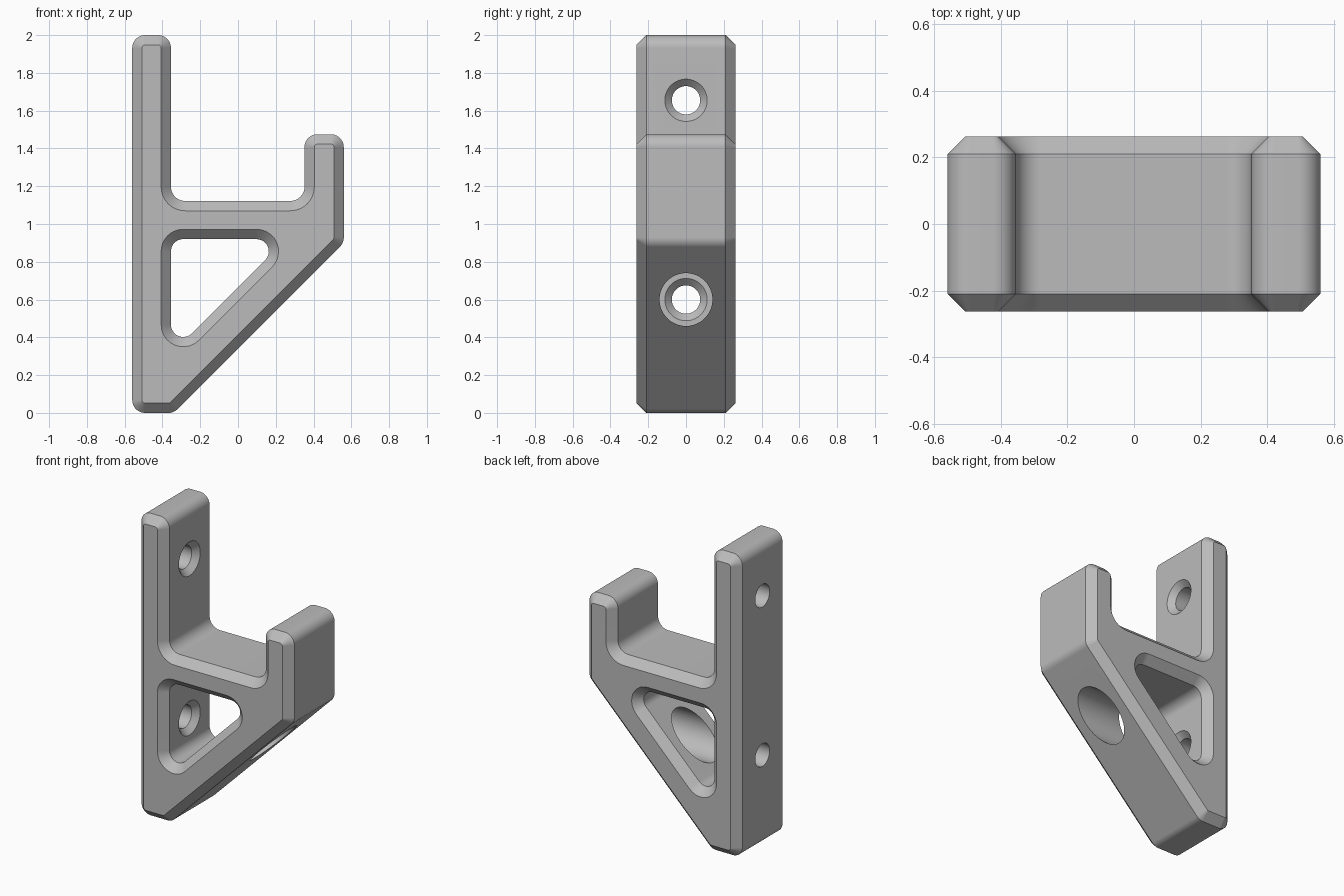
import bpy, bmesh, math
from mathutils import Vector

cube = bpy.data.objects.get("Cube")
if cube:
    bpy.data.objects.remove(cube)

HALF, CHAMFER, ARC = 0.262, 0.052, 10
WALL = -0.355          # inner face of the wall plate

grey = bpy.data.materials.new("light_grey")
grey.use_nodes = True
grey.diffuse_color = (0.5, 0.5, 0.5, 1)
grey.node_tree.nodes["Principled BSDF"].inputs["Base Color"].default_value = (0.5, 0.5, 0.5, 1)


def outline(corners, inset):
    """Counter-clockwise (x, z, radius) corners, rounded and moved inwards by inset."""
    points = []
    for i, (x, z, r) in enumerate(corners):
        p = Vector((x, z))
        a = (p - Vector(corners[i - 1][:2])).normalized()
        b = (Vector(corners[(i + 1) % len(corners)][:2]) - p).normalized()
        n1, n2 = Vector((a.y, -a.x)), Vector((b.y, -b.x))
        side = 1 if a.x * b.y - a.y * b.x > 0 else -1
        centre = p - (n1 + n2) * (side * r / (1 + n1.dot(n2)))
        turn = math.atan2(n1.x * n2.y - n1.y * n2.x, n1.dot(n2))
        start = math.atan2(n1.y, n1.x)
        for k in range(ARC + 1):
            t = start + turn * k / ARC
            points.append(centre + Vector((math.cos(t), math.sin(t))) * (side * r - inset))
    return points


def add_mesh(name, bm):
    bmesh.ops.recalc_face_normals(bm, faces=bm.faces)
    mesh = bpy.data.meshes.new(name)
    bm.to_mesh(mesh)
    bm.free()
    mesh.materials.append(grey)
    obj = bpy.data.objects.new(name, mesh)
    bpy.context.collection.objects.link(obj)
    return obj


def loft(name, corners, sections):
    """Join copies of an outline placed at each (y, inset) and cap the ends."""
    bm = bmesh.new()
    rings = [[bm.verts.new((p.x, y, p.y)) for p in outline(corners, d)] for y, d in sections]
    n = len(rings[0])
    for r0, r1 in zip(rings, rings[1:]):
        for i in range(n):
            bm.faces.new((r0[i], r0[(i + 1) % n], r1[(i + 1) % n], r1[i]))
    bm.faces.new(rings[0])
    bm.faces.new(rings[-1])
    return add_mesh(name, bm)


def turned(name, z, stations):
    """Round cutter along x from (x, radius) stations."""
    bm = bmesh.new()
    n = 64
    rings = [[bm.verts.new((x, r * math.cos(math.tau * i / n), z + r * math.sin(math.tau * i / n)))
              for i in range(n)] for x, r in stations]
    for r0, r1 in zip(rings, rings[1:]):
        for i in range(n):
            bm.faces.new((r0[i], r0[(i + 1) % n], r1[(i + 1) % n], r1[i]))
    bm.faces.new(rings[0])
    bm.faces.new(rings[-1])
    return add_mesh(name, bm)


# Hook bracket body: wall plate, shelf, front lip and diagonal brace
R = 0.068
body = [(-0.56, 0, R), (-0.34, 0, R), (0.56, 0.9, R), (0.56, 1.475, R), (0.352, 1.475, R),
        (0.352, 1.122, 0.075), (WALL, 1.122, 0.075), (WALL, 2, R), (-0.56, 2, R)]
flat = HALF - CHAMFER
bracket = loft("hook_bracket", body, [(-HALF, CHAMFER), (-flat, 0), (flat, 0), (HALF, CHAMFER)])

# Triangular window with chamfered rims
window = [(WALL, 0.31, 0.065), (0.255, 0.92, 0.065), (WALL, 0.92, 0.065)]
over = 0.03
cutters = [loft("window_cutter", window, [(-HALF - over, -CHAMFER - over), (-flat, 0),
                                          (flat, 0), (HALF + over, -CHAMFER - over)])]

# Countersunk screw holes in the wall plate, and the driver access hole in the brace
for z in (0.6, 1.655):
    cutters.append(turned("screw_hole_cutter", z, [(-0.7, 0.075), (WALL - 0.037, 0.075),
                                                   (WALL, 0.112), (WALL + 0.02, 0.112)]))
cutters.append(turned("access_hole_cutter", 0.6, [(-0.31, 0.14), (0.7, 0.14)]))

bpy.context.view_layer.objects.active = bracket
for cutter in cutters:
    mod = bracket.modifiers.new("cut", 'BOOLEAN')
    mod.operation, mod.solver, mod.object = 'DIFFERENCE', 'EXACT', cutter
    bpy.ops.object.modifier_apply(modifier=mod.name)
    bpy.data.objects.remove(cutter)

# Smooth fillets with crisp chamfer edges
bpy.ops.object.select_all(action='DESELECT')
bracket.select_set(True)
bpy.ops.object.shade_smooth_by_angle(angle=math.radians(30))
weighted = bracket.modifiers.new("weighted_normals", 'WEIGHTED_NORMAL')
weighted.keep_sharp = True
